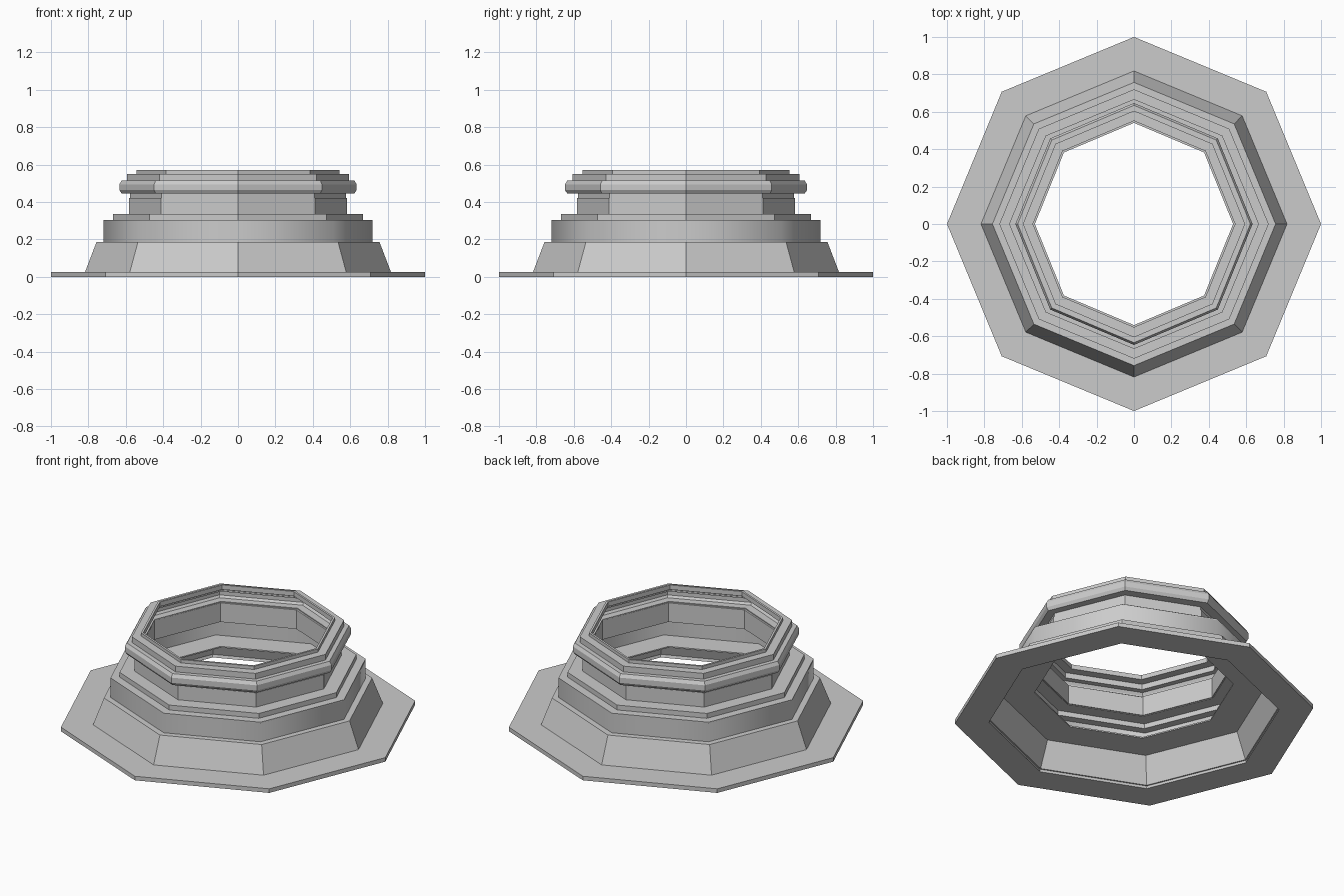
import bpy, bmesh
from math import cos, sin, tau

if "Cube" in bpy.data.objects:
    bpy.data.objects.remove(bpy.data.objects["Cube"])

SIDES = 8


def ring(name, profile, sy=1.0, smooth_walls=False):
    """Spin a closed (radius, z) cross-section into an eight-sided ring."""
    bm = bmesh.new()
    loops = []
    for i in range(SIDES):
        a = tau * i / SIDES
        loops.append([bm.verts.new((r * cos(a), r * sin(a) * sy, z)) for r, z in profile])
    n = len(profile)
    for i in range(SIDES):
        a, b = loops[i], loops[(i + 1) % SIDES]
        for j in range(n):
            k = (j + 1) % n
            bm.faces.new((a[j], b[j], b[k], a[k]))
    bmesh.ops.recalc_face_normals(bm, faces=bm.faces)
    if smooth_walls:
        for f in bm.faces:
            f.smooth = abs(f.normal.z) < 0.5
        for e in bm.edges:
            if e.calc_face_angle(0) > 1.2:
                e.smooth = False
    me = bpy.data.meshes.new(name)
    bm.to_mesh(me)
    bm.free()
    ob = bpy.data.objects.new(name, me)
    bpy.context.collection.objects.link(ob)
    return ob


def shell(outer, t):
    """Close an outer line by repeating it t further in."""
    return outer + [(r - t, z) for r, z in reversed(outer)]


# flat base flange, open in the middle
ring("base_flange", [(1.0, 0), (1.0, 0.025), (0.818, 0.025), (0.81, 0)])

# sloped skirt
ring("skirt", shell([(0.82, 0.02), (0.757, 0.185)], 0.012))

# inner shelf closing the top of the skirt
ring("shelf", [(0.757, 0.177), (0.757, 0.185), (0.555, 0.185), (0.555, 0.177)])

# smooth-shaded band
ring("band", shell([(0.72, 0.185), (0.72, 0.305)], 0.012), smooth_walls=True)

# step above the band, with its flat top and underside
ring("step", [(0.72, 0.297), (0.72, 0.305), (0.668, 0.305), (0.668, 0.335),
              (0.573, 0.335), (0.573, 0.327), (0.657, 0.327), (0.657, 0.297)])

# neck
ring("neck", [(0.583, 0.33), (0.583, 0.422), (0.577, 0.422), (0.577, 0.447),
              (0.566, 0.447), (0.566, 0.33)])

# bulging collar, a thin hollow shell
ring("collar", [(0.566, 0.445), (0.622, 0.445), (0.634, 0.463), (0.634, 0.495), (0.622, 0.515),
                (0.58, 0.515), (0.58, 0.507), (0.614, 0.507), (0.624, 0.492), (0.624, 0.466),
                (0.614, 0.453), (0.566, 0.453)], sy=1.02)

# top rim with a small lip
ring("top_rim", [(0.594, 0.512), (0.594, 0.55), (0.543, 0.55), (0.543, 0.57),
                 (0.53, 0.57), (0.53, 0.542), (0.583, 0.542), (0.583, 0.512)], sy=1.02)
